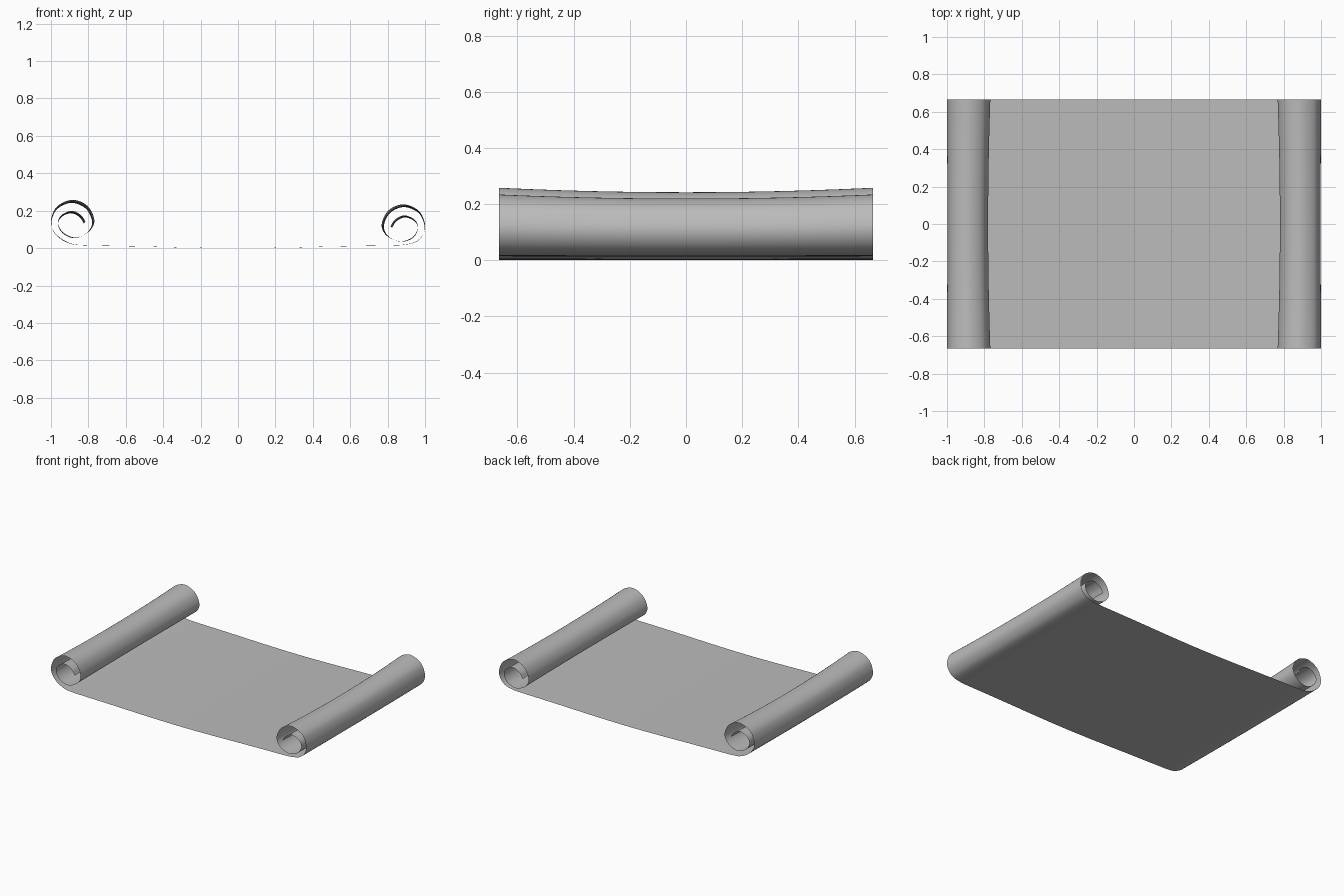
import bpy, bmesh
from mathutils import Vector

if "Cube" in bpy.data.objects:
    bpy.data.objects.remove(bpy.data.objects["Cube"])

HALF_W = 0.665      # half width of the sheet along y
DROP = 0.024        # the right roll sits a little lower

# Left roll cross-section (x, z): from the flat sheet round the outside to the inner end
ROLL = [(-0.82, 0.016), (-0.89, 0.024), (-0.955, 0.058), (-0.993, 0.105),
        (-0.998, 0.16), (-0.965, 0.225), (-0.885, 0.258), (-0.805, 0.226),
        (-0.768, 0.15), (-0.795, 0.09), (-0.865, 0.057), (-0.93, 0.08),
        (-0.962, 0.13), (-0.945, 0.175), (-0.89, 0.199), (-0.84, 0.177),
        (-0.815, 0.14)]
FLAT = [(-0.7, 0.013), (-0.5, 0.009), (-0.25, 0.003)]


def right_side(p):
    x, z = p
    f = min(max((z - 0.014) / 0.05, 0.0), 1.0)
    return (-x, z - DROP * f)


def smooth_path(pts, steps):
    """Catmull-Rom curve through the points."""
    pts = [Vector(p) for p in pts]
    pts = [2 * pts[0] - pts[1]] + pts + [2 * pts[-1] - pts[-2]]
    out = []
    for a, b, c, d in zip(pts, pts[1:], pts[2:], pts[3:]):
        for i in range(steps):
            t = i / steps
            out.append(0.5 * (2 * b + (c - a) * t + (2 * a - 5 * b + 4 * c - d) * t * t
                              + (3 * b - a - 3 * c + d) * t ** 3))
    return out + [pts[-2]]


left = ROLL[::-1] + FLAT
path = smooth_path(left + [(0, 0)] + [right_side(p) for p in left[::-1]], 6)

# Paper sheet: rolls pinch slightly towards the middle of their length
bm = bmesh.new()
rows = []
NY = 24
for j in range(NY + 1):
    v = -1 + 2 * j / NY
    s = 1 - 0.062 * (1 - v * v)
    row = []
    for x, z in path:
        if abs(x) > 0.7:
            pivot = 0.96 if x > 0 else -0.96
            w = min(max((z - 0.016) / 0.03, 0.0), 1.0)
            x = x + (pivot + (x - pivot) * s - x) * w
        row.append(bm.verts.new((x, v * HALF_W, z * s)))
    rows.append(row)
for r0, r1 in zip(rows, rows[1:]):
    for i in range(len(path) - 1):
        f = bm.faces.new((r0[i], r0[i + 1], r1[i + 1], r1[i]))
        f.smooth = True

mesh = bpy.data.meshes.new("scroll_sheet")
bm.to_mesh(mesh)
bm.free()
paper = bpy.data.materials.new("grey paper")
paper.diffuse_color = (0.5, 0.5, 0.5, 1)
paper.use_nodes = True
paper.node_tree.nodes["Principled BSDF"].inputs["Base Color"].default_value = paper.diffuse_color
mesh.materials.append(paper)
obj = bpy.data.objects.new("scroll_sheet", mesh)
bpy.context.collection.objects.link(obj)
